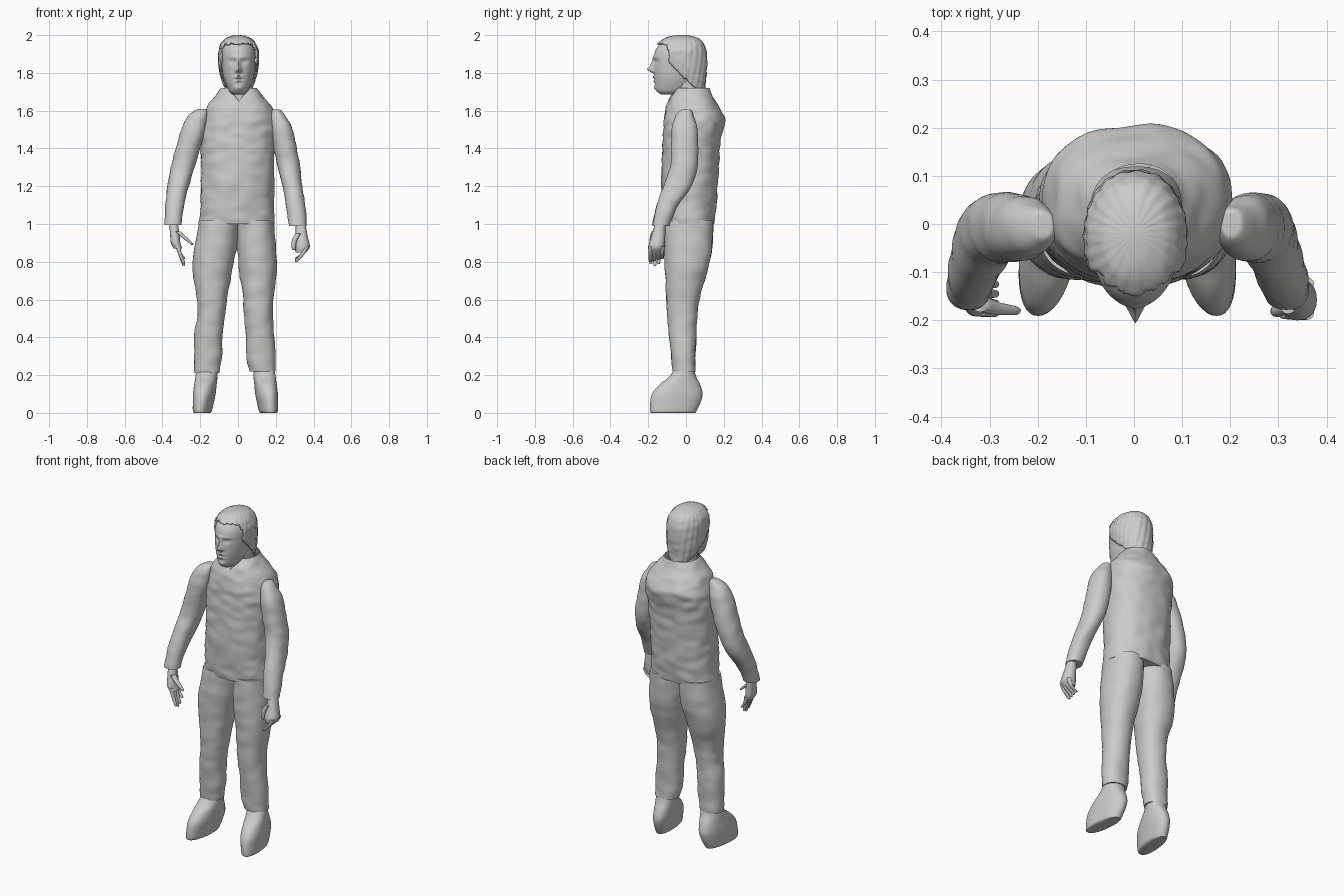
import bpy
import bmesh
import math
from mathutils import Vector, noise

cube = bpy.data.objects.get("Cube")
if cube:
    bpy.data.objects.remove(cube, do_unlink=True)

grey = bpy.data.materials.new("plain grey")
grey.use_nodes = True
grey.diffuse_color = (0.6, 0.6, 0.59, 1)
shader = next(n for n in grey.node_tree.nodes if n.type == "BSDF_PRINCIPLED")
shader.inputs["Base Color"].default_value = grey.diffuse_color
shader.inputs["Roughness"].default_value = 0.8


def spline(a, b, c, d, t):
    """Smooth value between b and c, without overshoot at the neighbours."""
    m0, m1 = (c - a) / 2, (d - b) / 2
    h = t * t * (3 - 2 * t)
    return b * (1 - h) + c * h + m0 * t * (1 - t) ** 2 - m1 * t * t * (1 - t)


def smooth_rings(rings, steps):
    last = len(rings) - 1
    result = []
    for i in range(last):
        quad = [rings[max(0, min(last, i + k))] for k in (-1, 0, 1, 2)]
        for s in range(steps):
            result.append([spline(*values, s / steps) for values in zip(*quad)])
    return result + [list(rings[-1])]


def loft(name, rings, sides=32, steps=5, power=2.2, wrinkle=0.0, freq=14, top=True, shape=None):
    """Skin level rings given in hundredths as (z, x min, x max, y min, y max)."""
    bm = bmesh.new()
    loops = []
    for z, x0, x1, y0, y1 in smooth_rings(rings, steps):
        loop = []
        for k in range(sides):
            a = math.tau * k / sides
            c, s = math.cos(a), math.sin(a)
            u = math.copysign(abs(c) ** (2 / power), c)
            v = math.copysign(abs(s) ** (2 / power), s)
            co = Vector(((x0 + x1) / 2 + u * (x1 - x0) / 2,
                         (y0 + y1) / 2 + v * (y1 - y0) / 2, z)) / 100
            if wrinkle:
                squash = Vector((co.x, co.y, co.z * 1.6))
                co += Vector((c, s, 0)) * noise.noise(squash * freq) * wrinkle
            loop.append(bm.verts.new(co))
        loops.append(loop)
    for low, high in zip(loops, loops[1:]):
        for k in range(sides):
            n = (k + 1) % sides
            bm.faces.new((low[k], low[n], high[n], high[k]))
    bm.faces.new(loops[0])
    if top:
        bm.faces.new(loops[-1])
    if shape:
        shape(bm)
    bmesh.ops.recalc_face_normals(bm, faces=bm.faces)
    mesh = bpy.data.meshes.new(name)
    bm.to_mesh(mesh)
    bm.free()
    mesh.materials.append(grey)
    obj = bpy.data.objects.new(name, mesh)
    bpy.context.collection.objects.link(obj)
    bpy.ops.object.select_all(action="DESELECT")
    obj.select_set(True)
    bpy.context.view_layer.objects.active = obj
    bpy.ops.object.shade_smooth_by_angle(angle=math.radians(45))
    return obj


def digit(name, path, r0, r1):
    """Tapered finger or thumb along a path of (x, y, z) in hundredths."""
    rings = []
    for i, (x, y, z) in enumerate(path):
        r = r0 + (r1 - r0) * i / (len(path) - 1)
        rings.append((z, x - r, x + r, y - r, y + r))
    x, y, z = path[-1]
    rings.append((z - r1 * 0.7, x - r1 / 3, x + r1 / 3, y - r1 / 3, y + r1 / 3))
    loft(name, rings, sides=12, steps=3, power=2)


# Jacket body with an open V collar
def cut_collar(bm):
    for v in bm.verts:
        if v.co.y < 0.02 and v.co.z > 1.6:
            v.co.z = min(v.co.z, 1.65 + abs(v.co.x - 0.005) * 1.3)


loft("jacket", [
    (100, -20.5, 19.5, -11.5, 15), (110, -20, 19, -12.5, 16), (125, -19.5, 19, -13, 17),
    (140, -19.5, 19.5, -12.5, 18), (150, -19.5, 20.5, -12, 19.5), (156, -18.5, 20, -11.5, 20.5),
    (162, -16.5, 17.5, -10.5, 17.5), (167, -13, 14, -8.5, 14.5), (172, -9, 10, -5.5, 12)],
    sides=72, steps=8, power=2.3, wrinkle=0.007, top=False, shape=cut_collar)

# Sleeves
loft("right_sleeve", [
    (99.5, -39, -30, -18, -9), (110, -38.5, -28.5, -15.5, -4), (120, -37.5, -26, -12, 3),
    (130, -35.5, -23, -8.5, 6), (140, -33, -20, -8, 6.5), (150, -30, -17, -7.5, 6),
    (157, -26.5, -16, -6, 4.5), (160.5, -22, -16.5, -3.5, 3), (161, -20, -18, -1.5, 1)],
    sides=40, wrinkle=0.004)
loft("left_sleeve", [
    (99, 27, 36.5, -18, -9), (110, 25.5, 35.5, -15.5, -4), (120, 23.5, 34, -12, 3),
    (130, 21, 33, -8.5, 6), (140, 19, 31, -8, 6.5), (150, 17.5, 29, -7.5, 6),
    (156, 17, 26, -6, 4.5), (160, 18, 23, -3.5, 3), (160.5, 19, 21.5, -1.5, 1)],
    sides=40, wrinkle=0.004)

# Trousers
loft("right_trouser", [
    (21, -23, -10, -7, 5), (30, -23, -8.5, -8, 5), (42, -23, -8, -9, 5.5),
    (52, -21.5, -7, -10, 6), (62, -22, -5.5, -10.5, 7.5), (76, -24, -3, -11, 11.5),
    (88, -23, -0.5, -11.5, 14), (102, -20.5, 0.5, -11, 14.5)],
    sides=48, steps=6, wrinkle=0.005, freq=11)
loft("left_trouser", [
    (22, 6, 20, -7, 5), (30, 4.5, 20, -8, 5), (42, 4, 19, -9, 5.5),
    (52, 3, 18.5, -10, 6), (62, 2.5, 19, -10.5, 7.5), (76, 0.5, 20.5, -11, 11.5),
    (88, -0.5, 20, -11.5, 14), (102, -0.5, 19, -11, 14.5)],
    sides=48, steps=6, wrinkle=0.005, freq=11)

# Boots, tapering up to the ankle
for side, toe, ankle in (("right", -18.8, -16.6), ("left", 16, 14)):
    profile = [(0, 4, -18.5, 5), (1, 4.8, -19, 5.5), (5, 5.3, -19, 7.5), (10, 5.8, -18, 8.8),
               (15, 5.8, -14, 7.5), (19, 5.8, -9, 5.5), (24, 5.5, -5.5, 4)]
    rings = []
    for z, r, y0, y1 in profile:
        x = toe + (ankle - toe) * z / 24
        rings.append((z, x - r, x + r, y0, y1))

    # The toe box leans outwards
    def splay(bm, way=math.copysign(0.1, toe)):
        for v in bm.verts:
            v.co.x -= way * (v.co.y + 0.05)
    loft(side + "_boot", rings, sides=40, shape=splay)

# Open right hand
loft("right_palm", [
    (87, -34, -29.5, -19, -11.5), (90, -35.5, -30.5, -19.2, -11), (95, -36, -31, -18, -11),
    (101, -36.5, -32, -16, -11)], sides=20)
for i in range(4):
    y = -18 + 2 * i
    drop = (79.5, 78.5, 79.5, 82)[i]
    digit("right_finger_%d" % (i + 1),
          [(-32, y, 89), (-31, y - 0.3, 85), (-28.8, y - 0.5, drop)], 1.25, 0.8)
digit("right_thumb", [(-32, -16.5, 96), (-28.5, -17.5, 93), (-24.5, -18, 89.5)], 1.8, 0.9)

# Half closed left hand
loft("left_palm", [
    (85, 30.5, 36, -19.5, -12), (88, 30, 38, -20, -11.5), (93, 30.5, 37, -18.5, -11),
    (101, 30.5, 35.5, -16, -11)], sides=20)
for i in range(4):
    y = -18.5 + 2 * i
    digit("left_finger_%d" % (i + 1),
          [(36, y, 88), (34.5, y - 0.3, 84.5), (31, y - 0.3, 80.5 + i / 2)], 1.4, 0.9)
digit("left_thumb", [(32, -17, 95), (29.8, -18, 91), (29.5, -18, 87)], 1.7, 1)

# Neck
loft("neck", [(158, -10, 11, -8, 12), (166, -8, 9, -6, 11), (170, -6.5, 7, -6, 9),
              (178, -6, 6.5, -8, 7)], sides=32)

# Facial relief as soft bumps: x, z, width, height, depth, in hundredths
FEATURES = [
    (0, 181.7, 1.3, 1.5, 3.3), (0, 184.5, 0.9, 2.6, 1.8), (0, 188.2, 5, 0.9, 0.6),
    (-3.2, 186, 1.6, 1.1, -1.1), (3.2, 186, 1.6, 1.1, -1.1),
    (-3.2, 186, 0.8, 0.5, 0.6), (3.2, 186, 0.8, 0.5, 0.6),
    (-1.5, 181, 0.7, 0.7, 0.7), (1.5, 181, 0.7, 0.7, 0.7),
    (0, 177.8, 2, 0.6, 1), (0, 176.6, 2.4, 0.3, -0.5), (0, 175.6, 1.8, 0.6, 0.8),
    (0, 172, 2, 1.2, 0.8)]


def sculpt_face(bm):
    for v in bm.verts:
        if v.co.y < -0.06:
            x, z = v.co.x * 100 - 0.3, v.co.z * 100
            for fx, fz, w, h, depth in FEATURES:
                v.co.y -= depth / 100 * math.exp(-((x - fx) / w) ** 2 - ((z - fz) / h) ** 2)


loft("head", [
    (168.5, -2.5, 3, -13, -3), (170, -4.5, 5, -15.2, 0), (173, -6, 6.6, -16.3, 4),
    (178, -7.8, 8.3, -16.7, 7), (185, -8.8, 9.3, -16.8, 9), (191, -8.6, 9.1, -16.5, 9),
    (195, -7, 7.5, -14, 7), (198, -3.5, 4, -10, 3)],
    sides=120, steps=10, power=2.1, shape=sculpt_face)


# Hair shell, opened around the face and strand-rippled
def open_face(bm):
    away = []
    for f in bm.faces:
        c = f.calc_center_median()
        ragged = 0.012 * noise.noise(c * 40)
        edge = -0.095 + max(0, 1.86 - c.z) * 1.0 + ragged
        if c.y < edge and c.z < 1.955 + ragged:
            away.append(f)
    bmesh.ops.delete(bm, geom=away, context="FACES")
    for v in bm.verts:
        a = math.atan2(v.co.x, v.co.y + 0.02)
        ripple = math.sin(a * 22 + v.co.z * 30) * 0.0015
        v.co += Vector((math.sin(a), math.cos(a), 0)) * ripple


hair = loft("hair", [
    (165, -2.5, 3, 7, 10), (169, -5, 5.5, 2, 10.3), (174, -8, 8.5, -5, 10.4),
    (181, -10, 10.5, -13, 11), (190, -10.4, 11, -16.5, 11), (195, -9.3, 9.8, -15.2, 9.5),
    (198, -6.8, 7.2, -12, 7), (199.5, -3.5, 4, -8, 3), (200, -1, 1.5, -4, 0)],
    sides=96, steps=7, power=2.1, wrinkle=0.003, freq=25, shape=open_face)
shell = hair.modifiers.new("thickness", "SOLIDIFY")
shell.thickness = 0.01
shell.offset = -1
